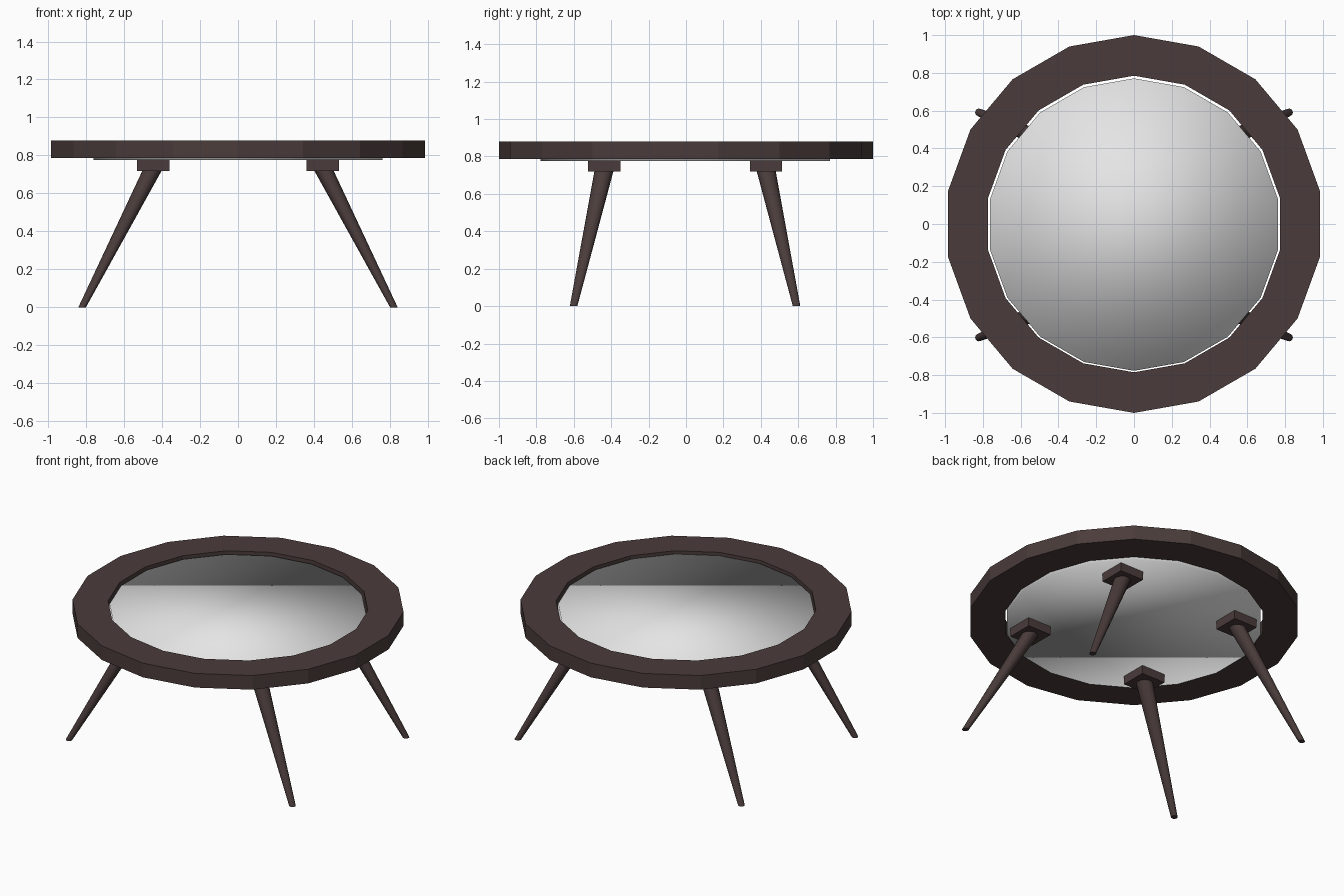
import bpy, bmesh, math
from mathutils import Vector

if "Cube" in bpy.data.objects:
    bpy.data.objects.remove(bpy.data.objects["Cube"])

def material(name, rgb):
    m = bpy.data.materials.new(name)
    m.diffuse_color = (*rgb, 1.0)
    m.use_nodes = True
    m.node_tree.nodes["Principled BSDF"].inputs["Base Color"].default_value = m.diffuse_color
    return m

WOOD = material("dark brown wood", (0.068, 0.045, 0.043))
GLASS = material("pale grey glass", (0.78, 0.78, 0.78))

def finish(name, bm, mat):
    bmesh.ops.recalc_face_normals(bm, faces=bm.faces[:])
    me = bpy.data.meshes.new(name)
    bm.to_mesh(me)
    bm.free()
    me.materials.append(mat)
    ob = bpy.data.objects.new(name, me)
    bpy.context.collection.objects.link(ob)
    return ob

def circle(bm, r, z, n, cx=0, cy=0):
    return [bm.verts.new((cx + r * math.cos(math.pi / 2 + math.tau * i / n),
                          cy + r * math.sin(math.pi / 2 + math.tau * i / n), z))
            for i in range(n)]

def bridge(bm, a, b):
    n = len(a)
    return [bm.faces.new((a[i], a[(i + 1) % n], b[(i + 1) % n], b[i])) for i in range(n)]

# 18-sided table top frame with a square cross-section
bm = bmesh.new()
section = [(1.0, 0.786), (1.0, 0.88), (0.785, 0.88), (0.785, 0.786)]
rings = [circle(bm, r, z, 18) for r, z in section]
for k in range(4):
    bridge(bm, rings[k], rings[(k + 1) % 4])
finish("table_top_frame", bm, WOOD)

# Glass inset: fully smooth disc, slightly lower than the frame
bm = bmesh.new()
low = circle(bm, 0.774, 0.775, 18, cy=-0.003)
high = circle(bm, 0.774, 0.862, 18, cy=-0.003)
bridge(bm, low, high)
bm.faces.new(low)
bm.faces.new(high)
for f in bm.faces:
    f.smooth = True
finish("glass_inset", bm, GLASS)

# Four mounting blocks and splayed tapered legs
OFF_Y = -0.005
for sx in (-1, 1):
    for sy in (-1, 1):
        side = ("front" if sy < 0 else "back") + ("_left" if sx < 0 else "_right")
        bm = bmesh.new()
        bmesh.ops.create_cube(bm, size=1)
        bmesh.ops.scale(bm, vec=(0.172, 0.172, 0.056), verts=bm.verts)
        bmesh.ops.translate(bm, vec=Vector((sx * 0.447, sy * 0.432 + OFF_Y, 0.747)),
                            verts=bm.verts)
        finish(side + "_leg_block", bm, WOOD)

        bm = bmesh.new()
        foot = circle(bm, 0.020, 0.0, 16, sx * 0.821, sy * 0.596 + OFF_Y)
        top = circle(bm, 0.051, 0.725, 16, sx * 0.450, sy * 0.433 + OFF_Y)
        for f in bridge(bm, foot, top):
            f.smooth = True
        bm.faces.new(foot)
        bm.faces.new(top)
        for e in bm.edges:
            if any(len(f.verts) > 4 for f in e.link_faces):
                e.smooth = False
        finish(side + "_leg", bm, WOOD)
